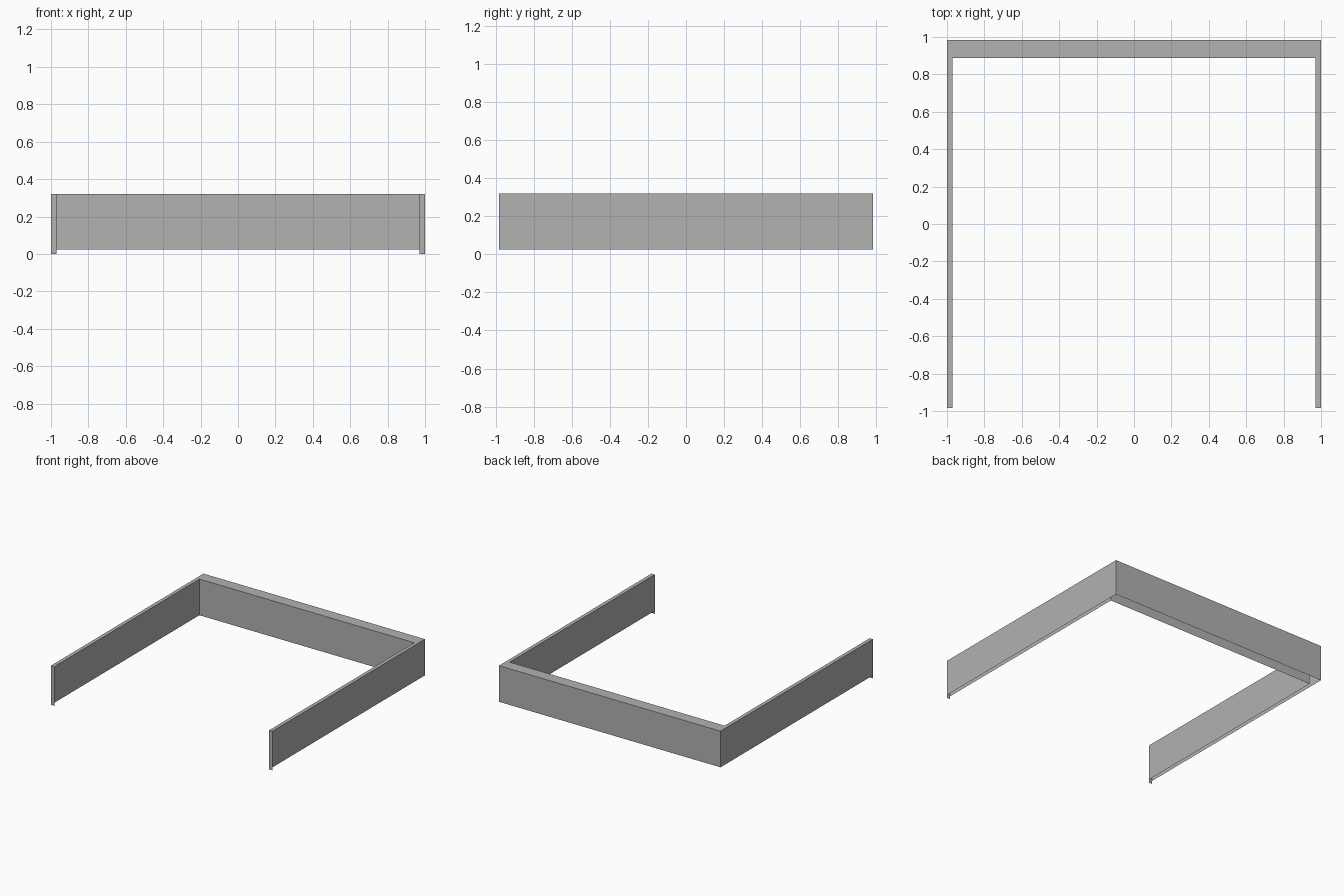
import bpy, bmesh

if "Cube" in bpy.data.objects:
    bpy.data.objects.remove(bpy.data.objects["Cube"])

TOP, BOTTOM = 0.32, 0.025
FRONT, BACK = -0.983, 0.983
INNER_X, INNER_BACK = 0.97, 0.887

grey = bpy.data.materials.new("plain grey")
grey.diffuse_color = (0.445, 0.445, 0.445, 1)
grey.use_nodes = True
grey.node_tree.nodes["Principled BSDF"].inputs["Base Color"].default_value = grey.diffuse_color


def make_object(name, bm):
    mesh = bpy.data.meshes.new(name)
    bm.to_mesh(mesh)
    bm.free()
    mesh.materials.append(grey)
    obj = bpy.data.objects.new(name, mesh)
    bpy.context.collection.objects.link(obj)
    return obj


def quad(bm, corners):
    bm.faces.new([bm.verts.new(c) for c in corners])


def wall(bm, a, b):
    quad(bm, [(*a, BOTTOM), (*b, BOTTOM), (*b, TOP), (*a, TOP)])


# Hollow channel section, open underneath, between outer and inner plan lines
def channel(name, outer_a, outer_b, inner_a, inner_b):
    bm = bmesh.new()
    wall(bm, outer_a, outer_b)
    wall(bm, inner_b, inner_a)
    quad(bm, [(*p, TOP) for p in (outer_a, outer_b, inner_b, inner_a)])
    make_object(name, bm)


# Back rail, mitred into the arms
channel("back_rail", (1, BACK), (-1, BACK),
        (INNER_X, INNER_BACK), (-INNER_X, INNER_BACK))

# Side arms
channel("right_arm", (1, FRONT), (1, BACK),
        (INNER_X, FRONT), (INNER_X, INNER_BACK))
channel("left_arm", (-1, BACK), (-1, FRONT),
        (-INNER_X, INNER_BACK), (-INNER_X, FRONT))

# Thin end plates that hang slightly below the arms
for name, x0, x1 in (("left_end_plate", -1, -INNER_X),
                     ("right_end_plate", INNER_X, 1)):
    bm = bmesh.new()
    quad(bm, [(x0, FRONT, 0), (x1, FRONT, 0), (x1, FRONT, TOP), (x0, FRONT, TOP)])
    make_object(name, bm)
